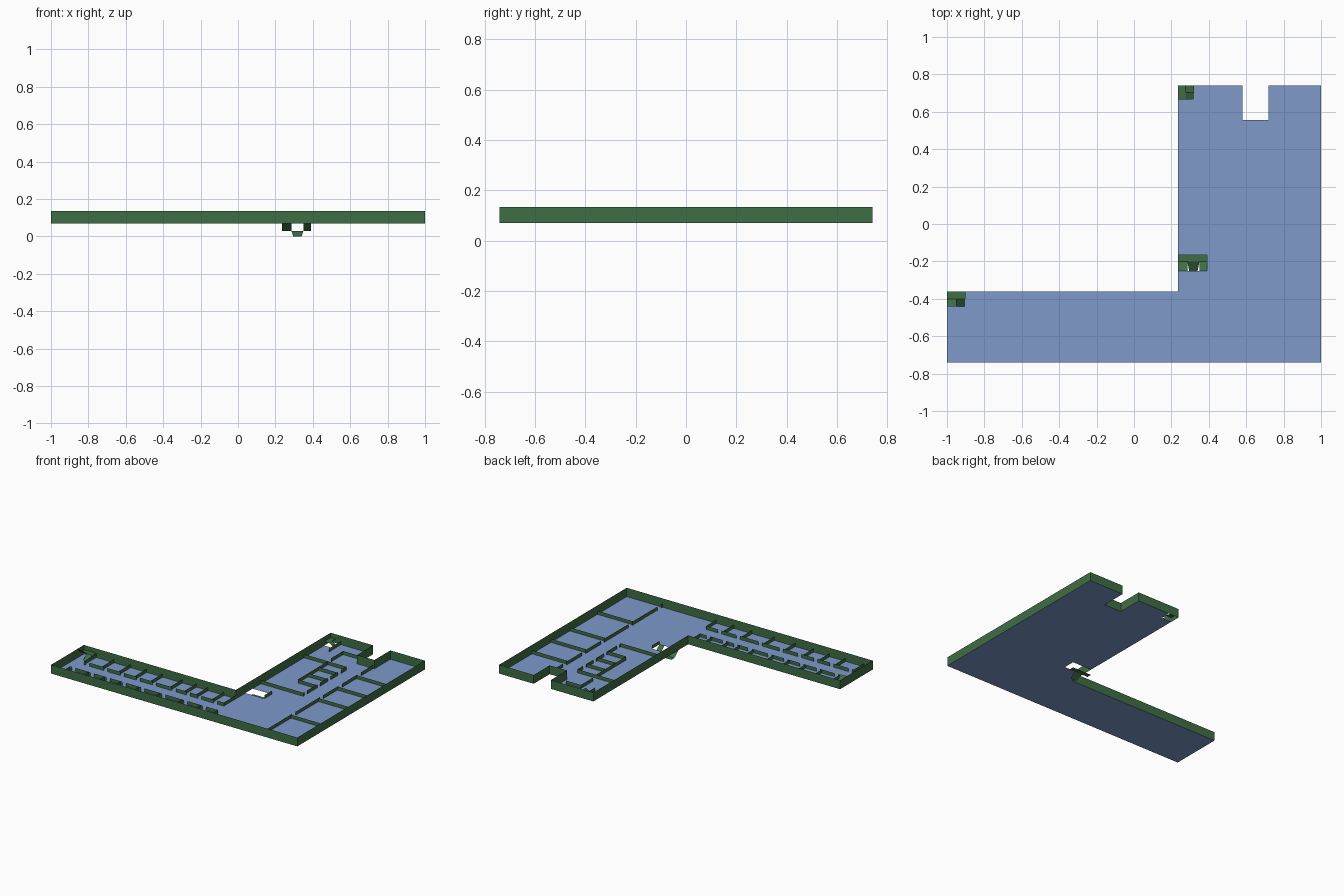
import bpy, bmesh

if "Cube" in bpy.data.objects:
    bpy.data.objects.remove(bpy.data.objects["Cube"])

FLOOR, TOP, LOW = 0.07, 0.135, 0.096


def material(name, rgb):
    m = bpy.data.materials.new(name)
    m.diffuse_color = (*rgb, 1)
    m.use_nodes = True
    m.node_tree.nodes["Principled BSDF"].inputs["Base Color"].default_value = m.diffuse_color
    return m


GREEN = material("wall_green", (0.05, 0.155, 0.06))
BLUE = material("floor_blue", (0.21, 0.32, 0.59))


def sheet_object(name, quads, mat):
    """One object made of thin four-sided sheets."""
    bm = bmesh.new()
    for q in quads:
        bm.faces.new([bm.verts.new(p) for p in q])
    bmesh.ops.remove_doubles(bm, verts=bm.verts, dist=1e-5)
    me = bpy.data.meshes.new(name)
    bm.to_mesh(me)
    bm.free()
    me.materials.append(mat)
    ob = bpy.data.objects.new(name, me)
    bpy.context.collection.objects.link(ob)
    return ob


def wall(x0, y0, x1, y1, top=LOW):
    return [(x0, y0, FLOOR), (x1, y1, FLOOR), (x1, y1, top), (x0, y0, top)]


def flat(x0, x1, y0, y1, z):
    return [(x0, y0, z), (x1, y0, z), (x1, y1, z), (x0, y1, z)]


def ramp_y(x0, x1, y0, z0, y1, z1, taper=0):
    return [(x0 + taper, y0, z0), (x1 - taper, y0, z0), (x1, y1, z1), (x0, y1, z1)]


def ramp_x(y0, y1, x0, z0, x1, z1):
    return [(x0, y0, z0), (x1, y0, z1), (x1, y1, z1), (x0, y1, z0)]


def wall_with_doors(stops, fixed, along_x, door=0.03):
    """Corridor wall with one doorway just after the start of each room."""
    quads = []
    for a, b in zip(stops, stops[1:]):
        for s, e in ((a, a + 0.015), (a + 0.015 + door, b)):
            if e > s:
                quads.append(wall(s, fixed, e, fixed) if along_x else wall(fixed, s, fixed, e))
    return quads


# L-shaped floor with a notch and two stair openings
xs = [-1, 0.235, 0.32, 0.39, 0.58, 0.72, 1]
ys = [-0.74, -0.36, -0.25, -0.165, 0.555, 0.665, 0.74]
outside = [(-1, 0.235, -0.36, 0.74), (0.58, 0.72, 0.555, 0.74),
           (0.235, 0.39, -0.25, -0.165), (0.235, 0.32, 0.665, 0.74)]
cells = []
for x0, x1 in zip(xs, xs[1:]):
    for y0, y1 in zip(ys, ys[1:]):
        cx, cy = (x0 + x1) / 2, (y0 + y1) / 2
        if not any(a < cx < b and c < cy < d for a, b, c, d in outside):
            cells.append(flat(x0, x1, y0, y1, FLOOR))
sheet_object("floor", cells, BLUE)

# Full-height outer walls
outline = [(-1, -0.74), (1, -0.74), (1, 0.74), (0.72, 0.74), (0.72, 0.555),
           (0.58, 0.555), (0.58, 0.74), (0.235, 0.74), (0.235, -0.36), (-1, -0.36)]
sheet_object("outer_walls", [wall(*p, *q, TOP) for p, q in
                             zip(outline, outline[1:] + outline[:1])], GREEN)

# Long wing: small rooms either side of a corridor
upper = [-0.9, -0.755, -0.62, -0.49, -0.36, -0.2, -0.085, 0.01, 0.14, 0.235]
lower = [-0.93, -0.78, -0.65, -0.52, -0.37, -0.2, -0.02, 0.13, 0.27]
quads = wall_with_doors(upper, -0.50, True) + wall_with_doors(lower, -0.62, True)
quads += [wall(x, -0.50, x, -0.36) for x in upper]
quads += [wall(x, -0.74, x, -0.62) for x in lower]
sheet_object("long_wing_partitions", quads, GREEN)

# Short wing: large rooms along the right side
rooms = [-0.74, -0.40, -0.08, 0.14, 0.36, 0.555]
quads = wall_with_doors(rooms, 0.71, False, 0.04)
quads += [wall(0.71, y, 1, y) for y in rooms[1:-1]]
sheet_object("large_room_partitions", quads, GREEN)

# Short wing: hall and service rooms on the left side
service = [-0.07, 0.08, 0.20, 0.32, 0.43]
quads = wall_with_doors(service, 0.58, False)
quads += [wall(0.43, y, 0.58, y) for y in service[1:]]
quads += [wall(0.235, -0.07, 0.58, -0.07), wall(0.43, 0.08, 0.43, 0.43),
          wall(0.235, 0.43, 0.43, 0.43), wall(0.42, 0.48, 0.42, 0.62),
          wall(0.42, 0.62, 0.54, 0.62), wall(0.32, 0.60, 0.32, 0.74),
          wall(0.39, -0.25, 0.39, -0.165)]
sheet_object("service_partitions", quads, GREEN)

# Main stair going down: two side flights, a landing, one central flight
sheet_object("main_stair", [
    ramp_y(0.235, 0.285, -0.25, FLOOR, -0.2, 0.03),
    ramp_y(0.35, 0.39, -0.25, FLOOR, -0.2, 0.03),
    flat(0.235, 0.39, -0.2, -0.165, 0.03),
    ramp_y(0.285, 0.35, -0.25, 0, -0.2, 0.03, 0.01)], GREEN)

# Corner stairs going up, each with a half landing
sheet_object("back_stair", [
    flat(0.235, 0.275, 0.665, 0.74, 0.10),
    ramp_x(0.665, 0.703, 0.275, 0.10, 0.32, FLOOR),
    ramp_x(0.703, 0.74, 0.275, 0.10, 0.32, TOP)], GREEN)
sheet_object("end_stair", [
    flat(-1, -0.9, -0.40, -0.36, 0.10),
    ramp_y(-1, -0.95, -0.44, TOP, -0.40, 0.10),
    ramp_y(-0.95, -0.905, -0.44, FLOOR, -0.40, 0.10)], GREEN)
